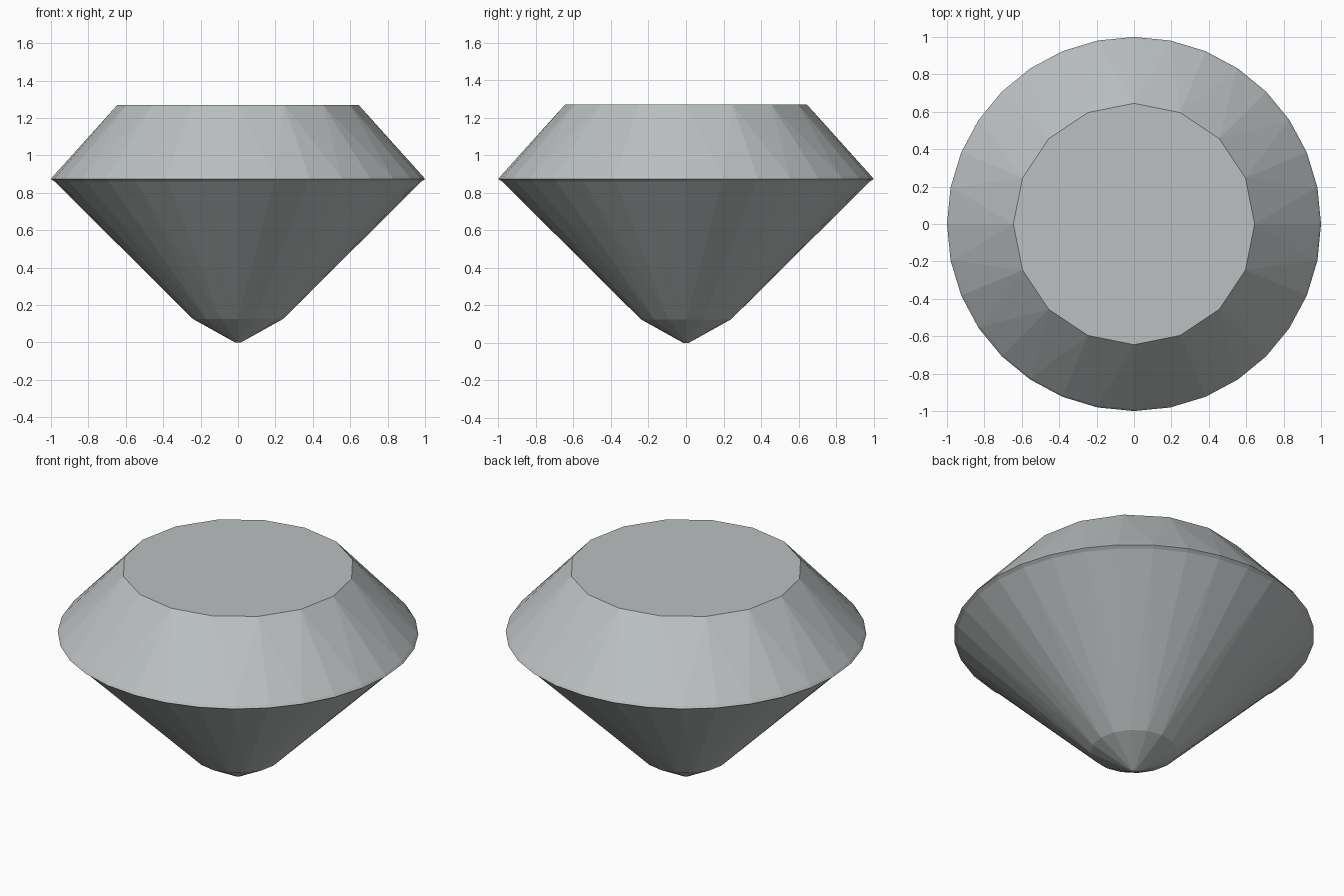
import bpy, bmesh, math

if "Cube" in bpy.data.objects:
    bpy.data.objects.remove(bpy.data.objects["Cube"])

# Stone colour
stone = bpy.data.materials.new("grey stone")
stone.diffuse_color = (0.50, 0.53, 0.53, 1)
stone.use_nodes = True
stone.node_tree.nodes["Principled BSDF"].inputs["Base Color"].default_value = stone.diffuse_color

bm = bmesh.new()


def ring(n, r, z):
    return [bm.verts.new((r * math.cos(2 * math.pi * i / n),
                          r * math.sin(2 * math.pi * i / n), z)) for i in range(n)]


def band(a, b):
    """Facets between two rings; b has as many or twice as many sides as a."""
    n, m = len(a), len(b)
    for i in range(n):
        j = (i + 1) % n
        if n == m:
            bm.faces.new((a[i], a[j], b[j], b[i]))
        else:
            mid = b[2 * i + 1]
            bm.faces.new((a[i], mid, b[2 * i]))
            bm.faces.new((a[i], a[j], mid))
            bm.faces.new((a[j], b[(2 * i + 2) % m], mid))


# Culet point, pavilion, girdle, crown and table
tip = ring(16, 0.015, 0.0)
culet = ring(16, 0.24, 0.125)
girdle_low = ring(32, 0.98, 0.86)
girdle_mid = ring(32, 1.0, 0.873)
girdle_top = ring(32, 0.99, 0.887)
table = ring(16, 0.645, 1.27)
band(tip, culet)
band(culet, girdle_low)
band(girdle_low, girdle_mid)
band(girdle_mid, girdle_top)
band(table, girdle_top)
bm.faces.new(table)
bm.faces.new(tip)
bmesh.ops.recalc_face_normals(bm, faces=bm.faces)

mesh = bpy.data.meshes.new("cut_gem")
bm.to_mesh(mesh)
bm.free()
mesh.materials.append(stone)
gem = bpy.data.objects.new("cut_gem", mesh)
bpy.context.collection.objects.link(gem)
